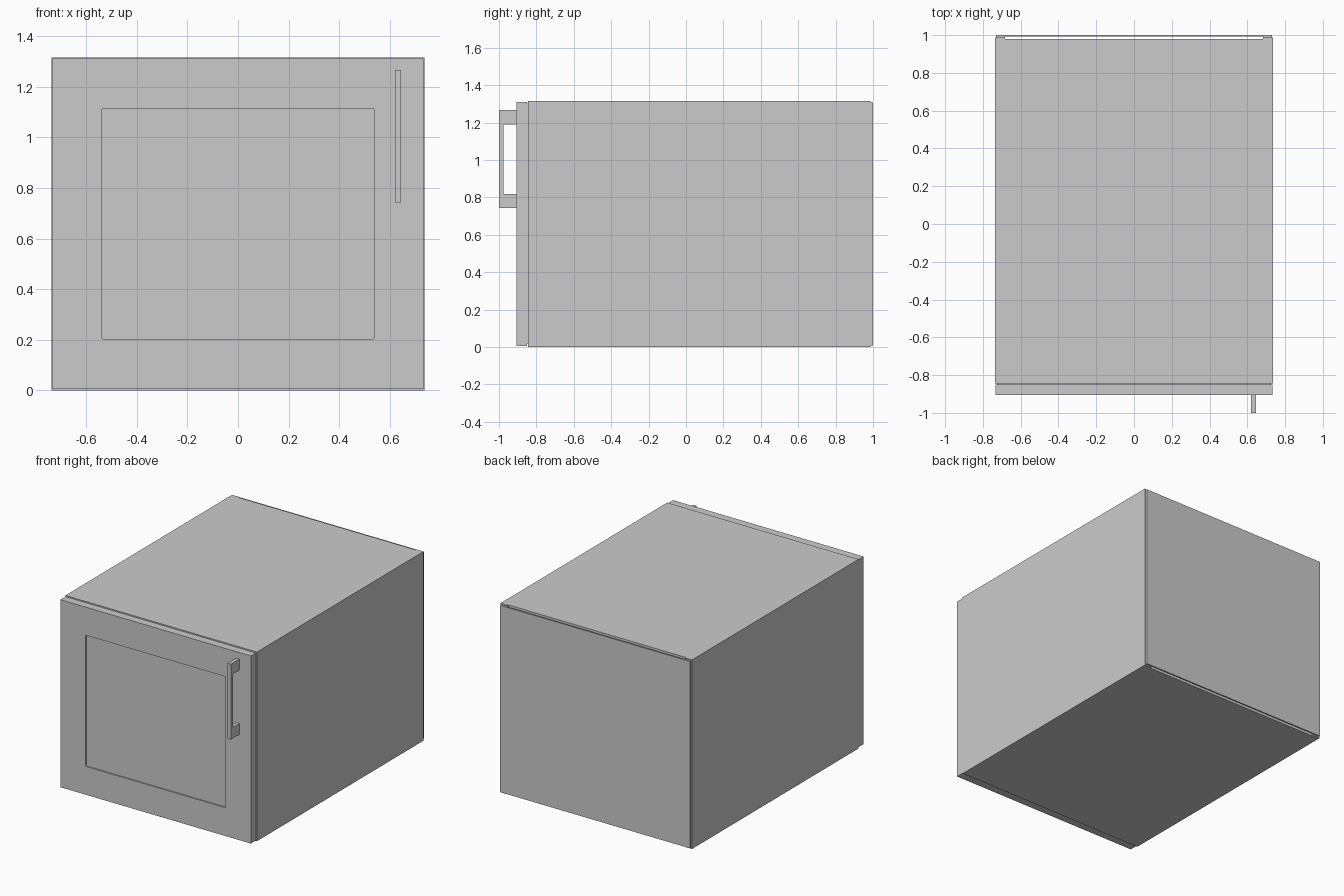
import bpy, bmesh

if "Cube" in bpy.data.objects:
    bpy.data.objects.remove(bpy.data.objects["Cube"])


def make_object(name, bm):
    bmesh.ops.recalc_face_normals(bm, faces=bm.faces)
    mesh = bpy.data.meshes.new(name)
    bm.to_mesh(mesh)
    bm.free()
    obj = bpy.data.objects.new(name, mesh)
    bpy.context.collection.objects.link(obj)
    return obj


def box(name, x, y, z, round_axis=None, radius=0.0):
    """Box from (min, max) ranges, optionally rounding edges along one axis."""
    bm = bmesh.new()
    bmesh.ops.create_cube(bm, size=1)
    for v in bm.verts:
        v.co = [r[0] if c < 0 else r[1] for c, r in zip(v.co, (x, y, z))]
    if round_axis is not None:
        edges = [e for e in bm.edges
                 if abs((e.verts[0].co - e.verts[1].co).normalized()[round_axis]) > 0.9]
        bmesh.ops.bevel(bm, geom=edges, offset=radius, segments=4,
                        profile=0.5, affect='EDGES')
    return make_object(name, bm)


def extrude_x(name, profile, x0, x1):
    """Extrude a (y, z) outline along x."""
    bm = bmesh.new()
    face = bm.faces.new([bm.verts.new((x0, y, z)) for y, z in profile])
    new = bmesh.ops.extrude_face_region(bm, geom=[face])['geom']
    verts = [v for v in new if isinstance(v, bmesh.types.BMVert)]
    bmesh.ops.translate(bm, verts=verts, vec=(x1 - x0, 0, 0))
    return make_object(name, bm)


# Cabinet body, with a slightly recessed neck for the door seal
box("cabinet_body", (-0.737, 0.737), (-0.845, 0.979), (0, 1.316))
box("door_seal", (-0.725, 0.725), (-0.853, -0.843), (0.015, 1.302))

# Door with a shallow rounded recess
door = box("door", (-0.733, 0.733), (-0.906, -0.851), (0.006, 1.311))
cutter = box("panel_cutter", (-0.54, 0.54), (-0.95, -0.897), (0.203, 1.115), 1, 0.01)
cutter.hide_render = True
cut = door.modifiers.new("panel_recess", 'BOOLEAN')
cut.operation = 'DIFFERENCE'
cut.solver = 'EXACT'
cut.object = cutter
bpy.context.view_layer.objects.active = door
bpy.ops.object.modifier_apply(modifier=cut.name)
bpy.data.objects.remove(cutter)

# C-shaped pull handle
front, inner, back = -1.0, -0.977, -0.904
r = 0.006
extrude_x("handle", [
    (front, 0.742), (back, 0.742), (back, 0.818), (inner + r, 0.818),
    (inner, 0.818 + r), (inner, 1.189 - r), (inner + r, 1.189),
    (back, 1.189), (back, 1.266), (front, 1.266)], 0.62, 0.645)

# Back cover sheet held off the body by side spacers, leaving an air gap
box("back_cover", (-0.73, 0.73), (0.992, 1.0), (0.008, 1.308))
for side, name in ((-1, "left"), (1, "right")):
    a, b = sorted((side * 0.682, side * 0.73))
    box(name + "_back_spacer", (a, b), (0.977, 0.994), (0.008, 1.308))
    a, b = sorted((side * 0.682, side * 0.737))
    box(name + "_back_lip", (a, b), (0.977, 0.987), (0, 1.316))
